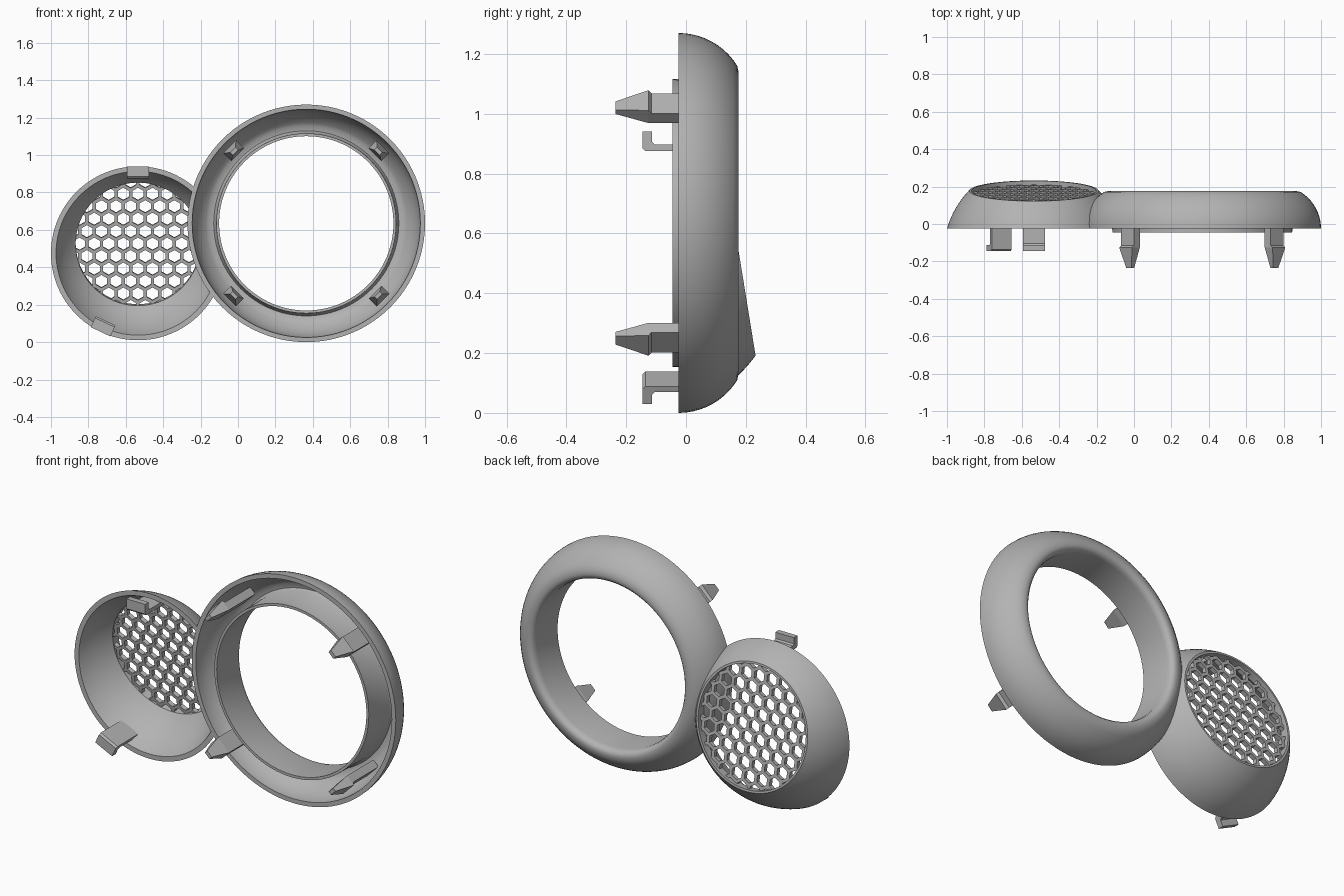
import bpy, bmesh, math
from mathutils import Vector, Matrix

if "Cube" in bpy.data.objects:
    bpy.data.objects.remove(bpy.data.objects["Cube"], do_unlink=True)

grey = bpy.data.materials.new("mid_grey")
grey.use_nodes = True
grey.diffuse_color = (0.45, 0.45, 0.45, 1)
grey.node_tree.nodes["Principled BSDF"].inputs["Base Color"].default_value = grey.diffuse_color

RING = Vector((0.365, 0, 0.635))
DOME = Vector((-0.535, 0, 0.475))
FRONT = -0.025


def finish(name, bm):
    bmesh.ops.recalc_face_normals(bm, faces=bm.faces)
    mesh = bpy.data.meshes.new(name)
    bm.to_mesh(mesh)
    bm.free()
    mesh.materials.append(grey)
    obj = bpy.data.objects.new(name, mesh)
    bpy.context.collection.objects.link(obj)
    return obj


def select(obj):
    bpy.ops.object.select_all(action='DESELECT')
    obj.select_set(True)
    bpy.context.view_layer.objects.active = obj


def smooth(obj):
    select(obj)
    bpy.ops.object.shade_smooth_by_angle(angle=math.radians(35))


def loft(name, loops, wrap=False):
    """Skin closed loops; wrap joins last to first, otherwise cap the ends."""
    bm = bmesh.new()
    rows = [[bm.verts.new(p) for p in loop] for loop in loops]
    pairs = list(zip(rows, rows[1:])) + ([(rows[-1], rows[0])] if wrap else [])
    n = len(rows[0])
    for a, b in pairs:
        for i in range(n):
            j = (i + 1) % n
            bm.faces.new((a[i], a[j], b[j], b[i]))
    if not wrap:
        bm.faces.new(rows[0])
        bm.faces.new(rows[-1])
    return finish(name, bm)


def polar(center, angle, r, y, side=0.0):
    """Point at a radius and depth, shifted sideways along the tangent."""
    c, s = math.cos(angle), math.sin(angle)
    return center + Vector((r * c - side * s, y, r * s + side * c))


def circle(center, r, y, n=96):
    return [polar(center, math.tau * i / n, r, y) for i in range(n)]


def arc(radius, stop, steps=10):
    """Outer bulge of the ring as (radius, depth) points."""
    return [(0.404 + radius * math.cos(stop * i / steps),
             FRONT + radius * math.sin(stop * i / steps)) for i in range(steps + 1)]


# Large ring: hollow rounded shell with a straight inner sleeve
outer = arc(0.231, math.radians(58))
lip = [(0.508, 0.175), (0.495, 0.176), (0.482, 0.172), (0.471, 0.16), (0.466, 0.14)]
sleeve = [(0.466, -0.045), (0.481, -0.045), (0.484, 0.13), (0.495, 0.148)]
inner = arc(0.206, math.radians(55))[::-1]
ring = loft("large_ring", [circle(RING, r, y) for r, y in outer + lip + sleeve + inner], True)
smooth(ring)

# Solid envelope of the ring, used to trim the small dome
cutter = loft("ring_cutter", [circle(RING, 0.634, -0.3)] +
              [circle(RING, r - 0.001, y) for r, y in outer])
cutter.hide_render = True


def trim(obj):
    mod = obj.modifiers.new("trim", 'BOOLEAN')
    mod.operation = 'DIFFERENCE'
    mod.solver = 'EXACT'
    mod.object = cutter
    select(obj)
    bpy.ops.object.modifier_apply(modifier=mod.name)
    smooth(obj)


# Small dome: spherical shell cut by a tilted opening
ball = DOME + Vector((0, -0.173, 0))
normal = Vector((0, 1, 0.162)).normalized()
across = Vector((1, 0, 0))
up = Vector((0, -0.162, 1)).normalized()
OPEN = 0.355


def tilted(r, depth, n=96):
    return [ball + normal * depth + across * (r * math.cos(math.tau * i / n))
            + up * (r * math.sin(math.tau * i / n)) for i in range(n)]


def bulge(start, end, steps=10):
    """Loops following the sphere from one circle to another."""
    loops = []
    for k in range(steps + 1):
        t = k / steps
        loop = []
        for p, q in zip(start, end):
            a, b = p - ball, q - ball
            d = a.normalized().slerp(b.normalized(), t)
            loop.append(ball + d * (a.length * (1 - t) + b.length * t))
        loops.append(loop)
    return loops


shell = bulge(circle(DOME, 0.465, FRONT), tilted(0.345, OPEN))
shell += [tilted(0.333, OPEN)]
shell += bulge(tilted(0.333, OPEN - 0.05), circle(DOME, 0.438, FRONT))
trim(loft("small_dome", shell, True))

# Honeycomb grille set just below the opening
bm = bmesh.new()
PITCH = 0.078


def hexagon(x, y, r):
    return [bm.verts.new((x + r * math.sin(math.pi * k / 3),
                          y + r * math.cos(math.pi * k / 3), 0)) for k in range(6)]


for row in range(-6, 7):
    for col in range(-6, 7):
        x = (col + 0.5 * (row % 2)) * PITCH
        y = row * PITCH * math.sqrt(3) / 2
        if math.hypot(x, y) > 0.4:
            continue
        big = hexagon(x, y, PITCH / math.sqrt(3))
        small = hexagon(x, y, 0.0345)
        for k in range(6):
            j = (k + 1) % 6
            bm.faces.new((big[k], big[j], small[j], small[k]))
bmesh.ops.remove_doubles(bm, verts=bm.verts, dist=0.001)
for k in range(48):
    d = Vector((math.cos(math.tau * k / 48), math.sin(math.tau * k / 48), 0))
    bmesh.ops.bisect_plane(bm, geom=bm.verts[:] + bm.edges[:] + bm.faces[:],
                           plane_co=d * 0.338, plane_no=d, clear_outer=True)
frame = Matrix((across, up, -normal)).transposed().to_4x4()
frame.translation = ball + normal * (OPEN - 0.033)
bm.transform(frame)
grille = finish("honeycomb_grille", bm)
mod = grille.modifiers.new("thickness", 'SOLIDIFY')
mod.thickness = 0.024
mod.offset = 0
select(grille)
bpy.ops.object.modifier_apply(modifier=mod.name)
trim(grille)
bpy.data.objects.remove(cutter, do_unlink=True)

# Barbed pegs on the ring: (depth, inner radius, outer radius, half width)
peg = [(0.11, 0.52, 0.565, 0.048), (-0.115, 0.52, 0.565, 0.048),
       (-0.125, 0.52, 0.58, 0.048), (-0.235, 0.535, 0.555, 0.02)]
for i in range(4):
    a = math.radians(45 + 90 * i)
    loft(f"ring_peg_{i + 1}", [[polar(RING, a, r0, y, -w), polar(RING, a, r1, y, -w),
                                polar(RING, a, r1, y, w), polar(RING, a, r0, y, w)]
                               for y, r0, r1, w in peg])

# Hooked tabs on the dome, as (radius, depth) outlines
hook = [(0.4, 0.05), (0.4, -0.135), (0.41, -0.145), (0.465, -0.145),
        (0.465, -0.113), (0.43, -0.113), (0.422, -0.105), (0.422, 0.05)]
for name, deg in (("upper", 90), ("lower", 244.5)):
    a = math.radians(deg)
    loft(f"{name}_hook_tab", [[polar(DOME, a, r, y, s) for r, y in hook]
                              for s in (-0.058, 0.058)])
